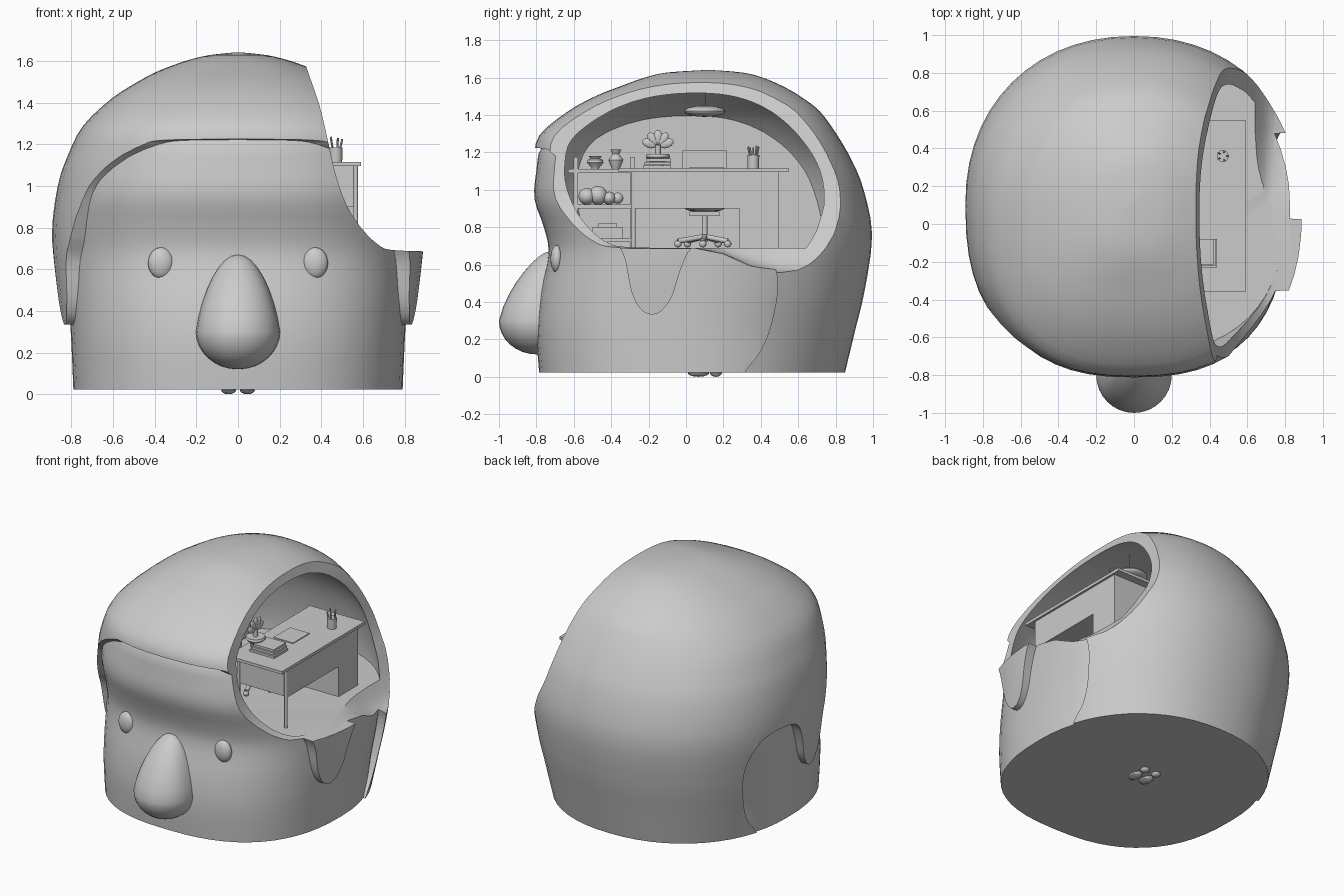
import bpy, bmesh, math
from mathutils import Vector, Matrix

if "Cube" in bpy.data.objects:
    bpy.data.objects.remove(bpy.data.objects["Cube"])

grey = bpy.data.materials.new("plain_grey")
grey.diffuse_color = (0.6, 0.6, 0.6, 1)
grey.use_nodes = True
grey.node_tree.nodes["Principled BSDF"].inputs["Base Color"].default_value = grey.diffuse_color


def finish(name, bm, smooth=True):
    bmesh.ops.recalc_face_normals(bm, faces=bm.faces)
    me = bpy.data.meshes.new(name)
    bm.to_mesh(me)
    bm.free()
    me.materials.append(grey)
    ob = bpy.data.objects.new(name, me)
    bpy.context.collection.objects.link(ob)
    if smooth:
        shade(ob)
    return ob


def shade(ob):
    ob.data.polygons.foreach_set("use_smooth", [True] * len(ob.data.polygons))
    ob.data.set_sharp_from_angle(angle=math.radians(35))


def spline(pts, n=4):
    """Smooth curve through the points."""
    out = []
    for i in range(len(pts) - 1):
        a, b, c, d = (Vector(pts[max(0, min(len(pts) - 1, i + k))]) for k in (-1, 0, 1, 2))
        for j in range(n):
            t = j / n
            out.append(0.5 * (2 * b + (c - a) * t + (2 * a - 5 * b + 4 * c - d) * t * t
                              + (3 * b - a - 3 * c + d) * t ** 3))
    return out + [Vector(pts[-1])]


def loft(name, rings, smooth=True):
    """Closed solid through rings of equal length."""
    bm = bmesh.new()
    rv = [[bm.verts.new(p) for p in r] for r in rings]
    n = len(rv[0])
    for a, b in zip(rv, rv[1:]):
        for i in range(n):
            bm.faces.new((a[i], a[(i + 1) % n], b[(i + 1) % n], b[i]))
    bm.faces.new(rv[0][::-1])
    bm.faces.new(rv[-1])
    return finish(name, bm, smooth)


def skull(name, rows, n=56):
    """Rounded solid from rows of (height, half width, front y, back y), squarer at the front."""
    rings = []
    for z, rx, yf, yb in spline(rows, 3):
        ring = []
        for i in range(n):
            a = 2 * math.pi * i / n
            c, s = math.cos(a), math.sin(a)
            p = 2 / 2.15 if s > 0 else 2 / 2.5
            ring.append((rx * math.copysign(abs(c) ** p, c),
                         (yf + yb) / 2 + (yb - yf) / 2 * math.copysign(abs(s) ** p, s), z))
        rings.append(ring)
    return loft(name, rings)


def boolean(ob, other, op):
    m = ob.modifiers.new("cut", 'BOOLEAN')
    m.operation, m.solver, m.object = op, 'EXACT', other
    bpy.context.view_layer.objects.active = ob
    bpy.ops.object.modifier_apply(modifier=m.name)
    bpy.data.objects.remove(other)


def box(name, x0, x1, y0, y1, z0, z1):
    bm = bmesh.new()
    bmesh.ops.create_cube(bm, size=1, matrix=Matrix.Translation(
        ((x0 + x1) / 2, (y0 + y1) / 2, (z0 + z1) / 2)) @ Matrix.Diagonal((x1 - x0, y1 - y0, z1 - z0, 1)))
    return finish(name, bm, False)


def ball(name, c, r, tilt=0, n=20):
    bm = bmesh.new()
    bmesh.ops.create_uvsphere(bm, u_segments=n, v_segments=n // 2, radius=1,
                              matrix=Matrix.Translation(c) @ Matrix.Rotation(tilt, 4, 'X') @ Matrix.Diagonal((*r, 1)))
    return finish(name, bm)


def rod(name, a, b, r1, r2=None, n=12):
    a, b = Vector(a), Vector(b)
    d = b - a
    bm = bmesh.new()
    bmesh.ops.create_cone(bm, cap_ends=True, segments=n, radius1=r1, radius2=r1 if r2 is None else r2,
                          depth=d.length, matrix=Matrix.Translation((a + b) / 2)
                          @ d.to_track_quat('Z', 'Y').to_matrix().to_4x4())
    return finish(name, bm)


def turned(name, x, y, z, prof, n=16):
    return loft(name, [[(x + r * math.cos(2 * math.pi * i / n), y + r * math.sin(2 * math.pi * i / n), z + h)
                        for i in range(n)] for r, h in prof])


# Head and hair solids
head = skull("head", [(.022, .79, -.785, .82), (.25, .80, -.80, .86), (.45, .812, -.78, .92), (.66, .825, -.735, .94),
                      (.8, .83, -.76, .95), (.95, .82, -.81, .92), (1.1, .785, -.80, .88), (1.24, .71, -.765, .80),
                      (1.4, .58, -.58, .67), (1.5, .42, -.4, .5), (1.57, .2, -.12, .28), (1.59, .03, .08, .14)])
hair = skull("hair", [(.022, .80, -.79, .85), (.25, .835, -.79, .905), (.47, .867, -.79, .957), (.76, .893, -.79, .995),
                      (1.0, .865, -.80, .95), (1.15, .815, -.81, .89), (1.29, .742, -.785, .81),
                      (1.42, .605, -.63, .715), (1.5, .48, -.485, .61), (1.55, .385, -.36, .525),
                      (1.6, .25, -.22, .41), (1.627, .14, -.1, .3), (1.64, .02, .1, .14)])

# Hairline with sideburn, cut through from side to side
line = spline([(-.95, 1.23), (-.76, 1.22), (-.71, 1.19), (-.62, 1.11), (-.52, 1.0), (-.45, .87), (-.39, .75),
               (-.33, .64), (-.29, .45), (-.23, .35), (-.15, .34), (-.08, .42), (-.03, .57), (.03, .69), (.14, .74),
               (.3, .74), (.42, .68), (.49, .52), (.46, .3), (.4, .14), (.31, .02), (.28, -.1)])
line = [tuple(p) for p in line] + [(-.95, -.1)]
boolean(hair, loft("hairline_cutter", [[(x, y, z) for y, z in line] for x in (-1.2, 1.2)], False), 'DIFFERENCE')
boolean(head, hair, 'UNION')

# Hollow room with flat floor and flat far wall
room = skull("room_cutter", [(.6, .80, -.68, .93), (.78, .805, -.70, .93), (1.0, .785, -.745, .89), (1.15, .74, -.745, .835),
                             (1.27, .675, -.71, .755), (1.38, .57, -.59, .66), (1.47, .44, -.445, .55),
                             (1.54, .29, -.27, .42), (1.58, .14, -.1, .27), (1.59, .03, .08, .14)])
boolean(room, box("floor_cutter", -1, 1, -1.2, 1.2, .3, .69), 'DIFFERENCE')
boolean(room, box("wall_cutter", -1.2, -.55, -1.2, 1.2, .3, 1.8), 'DIFFERENCE')
boolean(head, room, 'DIFFERENCE')

# Curved opening in the side, dipping towards the back
curve = spline([(.28, 1.75), (.325, 1.58), (.39, 1.39), (.435, 1.2), (.47, 1.05), (.52, .91), (.59, .8),
                (.67, .72), (.74, .692), (.95, .685)], 3)
curve = [tuple(p) for p in curve] + [(1.4, .685), (1.4, 1.75)]


def drop(x, z, d):
    return z - d * max(0, min(1, (x - .56) / .2)) if z < 1.7 else z


opening = loft("opening_cutter", [[(x, y, drop(x, z, d)) for x, z in curve] for y, d in
                                  ((-1.3, 0), (.05, 0), (.2, .03), (.35, .1), (.5, .135), (.8, .13), (1.3, .1))], False)
boolean(head, opening, 'DIFFERENCE')
shade(head)

# Nose: round tip tapering up and back to the bridge
nose = ball("nose", (0, 0, 0), (.2, .2, .18), n=32)
for v in nose.data.vertices:
    if v.co.z > 0:
        t = v.co.z / .18
        v.co = (v.co.x * (1 - .25 * t), v.co.y * (1 - .4 * t) + .07 * t * t, t * .37)
    v.co.x *= 1 + .25 * max(0, v.co.y) / .2
nose.location = (0, -.8, .3)

for s in (-1, 1):
    ball("eye", (s * .37, -.69, .63), (.062, .035, .075))
    # Shoe soles showing under the base
    ball("shoe_toe", (s * .045, .067, .02), (.036, .058, .02), n=12)
    ball("shoe_heel", (s * .045, .16, .02), (.03, .032, .02), n=12)

# Desk
box("desk_top", .17, .59, -.36, .55, 1.095, 1.115)
box("desk_drawer", .19, .575, -.275, .285, .9, 1.095)
box("desk_pedestal", .19, .575, .285, .495, .69, 1.095)
for x in (.2, .565):
    rod("desk_leg", (x, -.28, .69), (x, -.28, 1.1), .011)

# Things on the desk
for i in range(3):
    box("book", .25 + .01 * i, .44 - .008 * i, -.23 + .008 * i, -.08, 1.115 + i * .018, 1.13 + i * .018)
box("paper", .26, .41, .02, .2, 1.115, 1.121)
rod("pencil_cup", (.47, .36, 1.115), (.47, .36, 1.185), .03, .032)
for i in range(5):
    a = i * 1.26
    c, s = math.cos(a), math.sin(a)
    rod("pencil", (.47 + .01 * c, .36 + .01 * s, 1.13), (.47 + .03 * c, .36 + .03 * s, 1.225 + .005 * (i % 3)), .005, n=6)

# Swivel chair behind the desk
rod("chair_post", (.05, .1, .72), (.05, .1, .88), .015)
box("chair_bracket", 0, .1, .02, .18, .86, .885)
ball("chair_seat", (.05, .1, .905), (.12, .11, .025))
box("chair_back", -.08, -.05, -.02, .22, .98, 1.21)
box("chair_back_bar", -.08, -.06, .07, .13, .88, 1.0)
for i in range(5):
    a = i * 2 * math.pi / 5
    p = (.05 + .14 * math.cos(a), .09 + .14 * math.sin(a), .725)
    rod("chair_foot", (.05, .1, .75), p, .014)
    ball("chair_caster", (p[0], p[1], .711), (.02, .02, .02), n=10)

# Shelf unit towards the front of the room
for y in (-.59, -.285):
    for x in (-.18, .1):
        box("shelf_post", x - .012, x + .012, y - .012, y + .012, .69, 1.175)
for z in (.73, .91, 1.1):
    box("shelf_board", -.2, .12, -.63, -.27, z - .01, z + .01)
pot = [(.02, 0), (.022, .01), (.045, .035), (.04, .05), (.025, .057), (.035, .07)]
turned("bowl", .0, -.485, 1.11, pot)
turned("vase", .0, -.375, 1.11, [(.02, 0), (.035, .035), (.04, .05), (.018, .08), (.03, .105)])
for i, r in enumerate((.045, .05, .035)):
    ball("cushion", (0, -.53 + .06 * i, .92 + r), (.05, r, r))
ball("shelf_ornament", (0, -.365, .955), (.03, .03, .03))
box("storage_box", -.08, .06, -.5, -.34, .74, .80)
box("storage_lid", -.06, .04, -.47, -.37, .80, .82)

# Potted plant on the inner edge of the desk
turned("plant_pot", .24, -.15, 1.115, [(.03, 0), (.035, .03), (.065, .06), (.06, .075)])
rod("plant_stem", (.24, -.15, 1.17), (.24, -.15, 1.24), .015)
for i in range(5):
    a = (i - 2) * .6
    ball("leaf", (.24, -.15 + .05 * math.sin(a), 1.23 + .05 * math.cos(a)), (.012, .024, .04), -a, n=12)

# Ceiling lamp
rod("lamp_cord", (.12, .1, 1.42), (.12, .1, 1.6), .004, n=6)
ball("lamp_shade", (.12, .1, 1.42), (.11, .11, .03), n=28)
